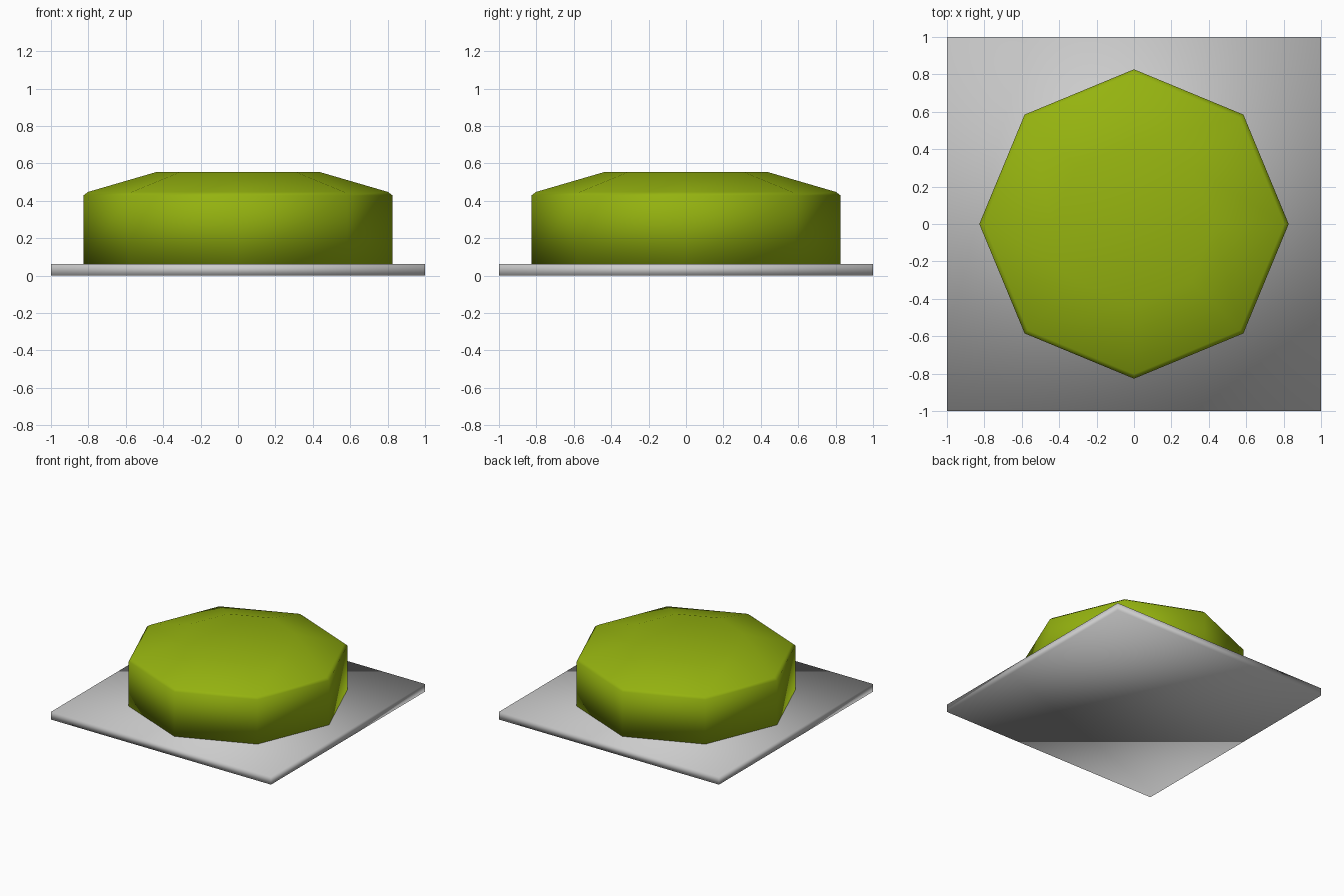
import bpy, bmesh, math

if "Cube" in bpy.data.objects:
    bpy.data.objects.remove(bpy.data.objects["Cube"])


def lathe(name, profile, sides, start=0.0):
    """Closed, capped solid from (radius, z) rings, smooth shaded."""
    bm = bmesh.new()
    rings = []
    for r, z in profile:
        angles = [start + 2 * math.pi * i / sides for i in range(sides)]
        rings.append([bm.verts.new((r * math.cos(a), r * math.sin(a), z)) for a in angles])
    for low, high in zip(rings, rings[1:]):
        for i in range(sides):
            j = (i + 1) % sides
            bm.faces.new((low[i], low[j], high[j], high[i]))
    bm.faces.new(rings[0][::-1])
    bm.faces.new(rings[-1])
    for f in bm.faces:
        f.smooth = True
    mesh = bpy.data.meshes.new(name)
    bm.to_mesh(mesh)
    bm.free()
    obj = bpy.data.objects.new(name, mesh)
    bpy.context.collection.objects.link(obj)
    return obj


# Square base plate
corner = math.sqrt(2)
lathe("base_plate", [(corner, 0), (corner, 0.063)], 4, math.pi / 4)

# Octagonal button with a narrow rim bevel and a shallow sloped top
button = lathe("button", [(0.827, 0.06), (0.827, 0.428), (0.803, 0.447), (0.433, 0.555)], 8)
green = bpy.data.materials.new("green")
green.diffuse_color = (0.3, 0.45, 0.005, 1)
green.use_nodes = True
green.node_tree.nodes["Principled BSDF"].inputs["Base Color"].default_value = green.diffuse_color
button.data.materials.append(green)
